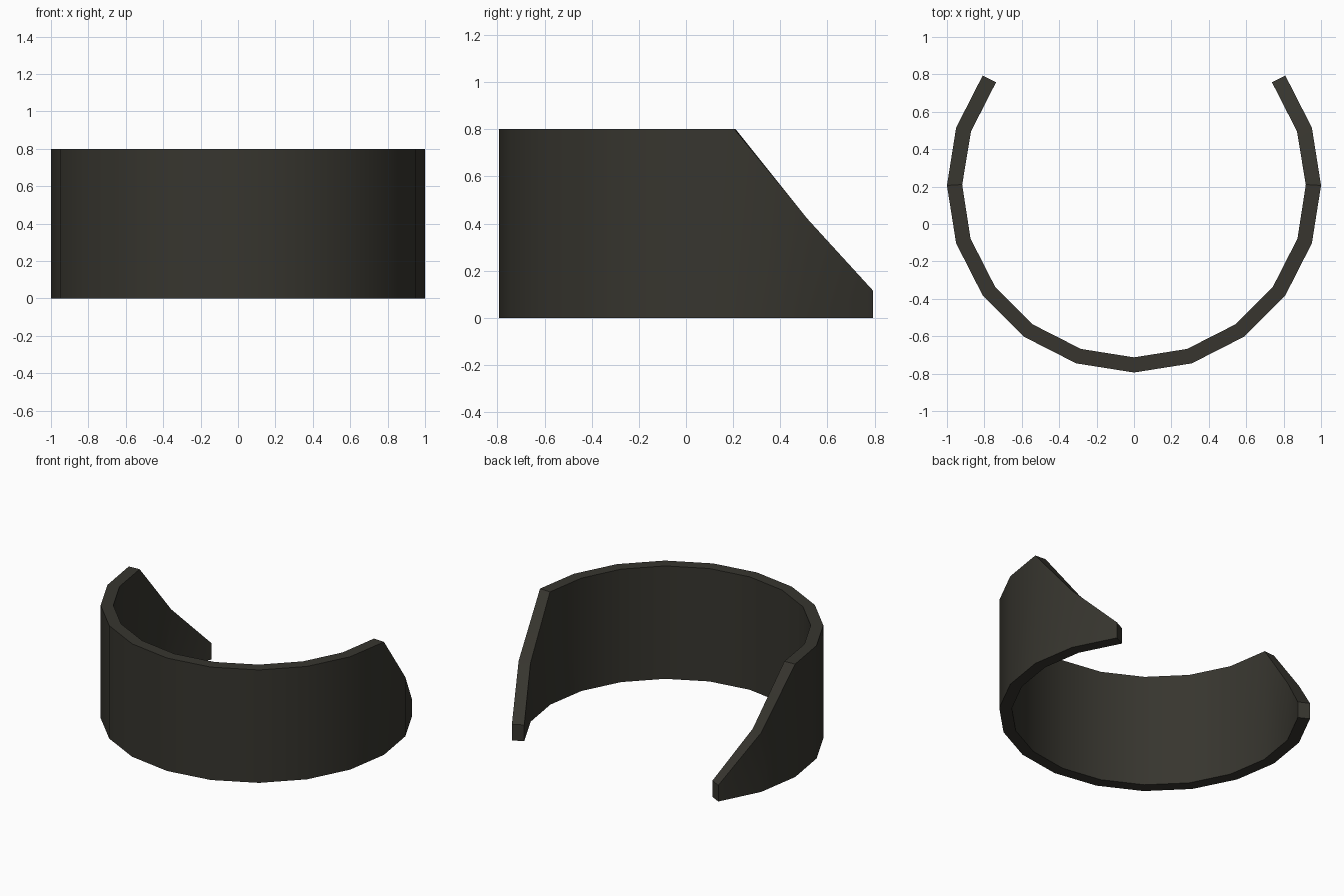
import bpy, bmesh, math

if "Cube" in bpy.data.objects:
    bpy.data.objects.remove(bpy.data.objects["Cube"])

SIDES, THICK, HEIGHT = 20, 0.08, 0.8
CENTRE_Y = 0.206
END_HEIGHTS = {0: 0.8, 1: 0.42, 2: 0.115}   # top edge slopes down at both tips

mat = bpy.data.materials.new("dark olive grey")
mat.diffuse_color = (0.038, 0.036, 0.028, 1)
mat.use_nodes = True
mat.node_tree.nodes["Principled BSDF"].inputs["Base Color"].default_value = mat.diffuse_color

# Open band: outer wall as a strip of quads from tip to tip
step = 2 * math.pi / SIDES
bm = bmesh.new()
pairs = []
for i in range(-12, 3):
    a = i * step
    x, y = math.cos(a), math.sin(a) + CENTRE_Y
    tip = i if i >= 0 else -10 - i           # steps past the widest point
    top = END_HEIGHTS.get(tip, HEIGHT)
    pairs.append((bm.verts.new((x, y, 0)), bm.verts.new((x, y, top))))
for (b0, t0), (b1, t1) in zip(pairs, pairs[1:]):
    bm.faces.new((b0, b1, t1, t0))

mesh = bpy.data.meshes.new("curved_band")
bm.to_mesh(mesh)
bm.free()
mesh.materials.append(mat)
band = bpy.data.objects.new("curved_band", mesh)
bpy.context.collection.objects.link(band)

# Wall thickness, grown inwards
solid = band.modifiers.new("wall_thickness", 'SOLIDIFY')
solid.thickness = THICK
solid.offset = -1
solid.use_even_offset = True

# Smooth round walls, sharp rims
bpy.context.view_layer.objects.active = band
band.select_set(True)
bpy.ops.object.modifier_apply(modifier=solid.name)
bpy.ops.object.shade_smooth_by_angle(angle=math.radians(30))
